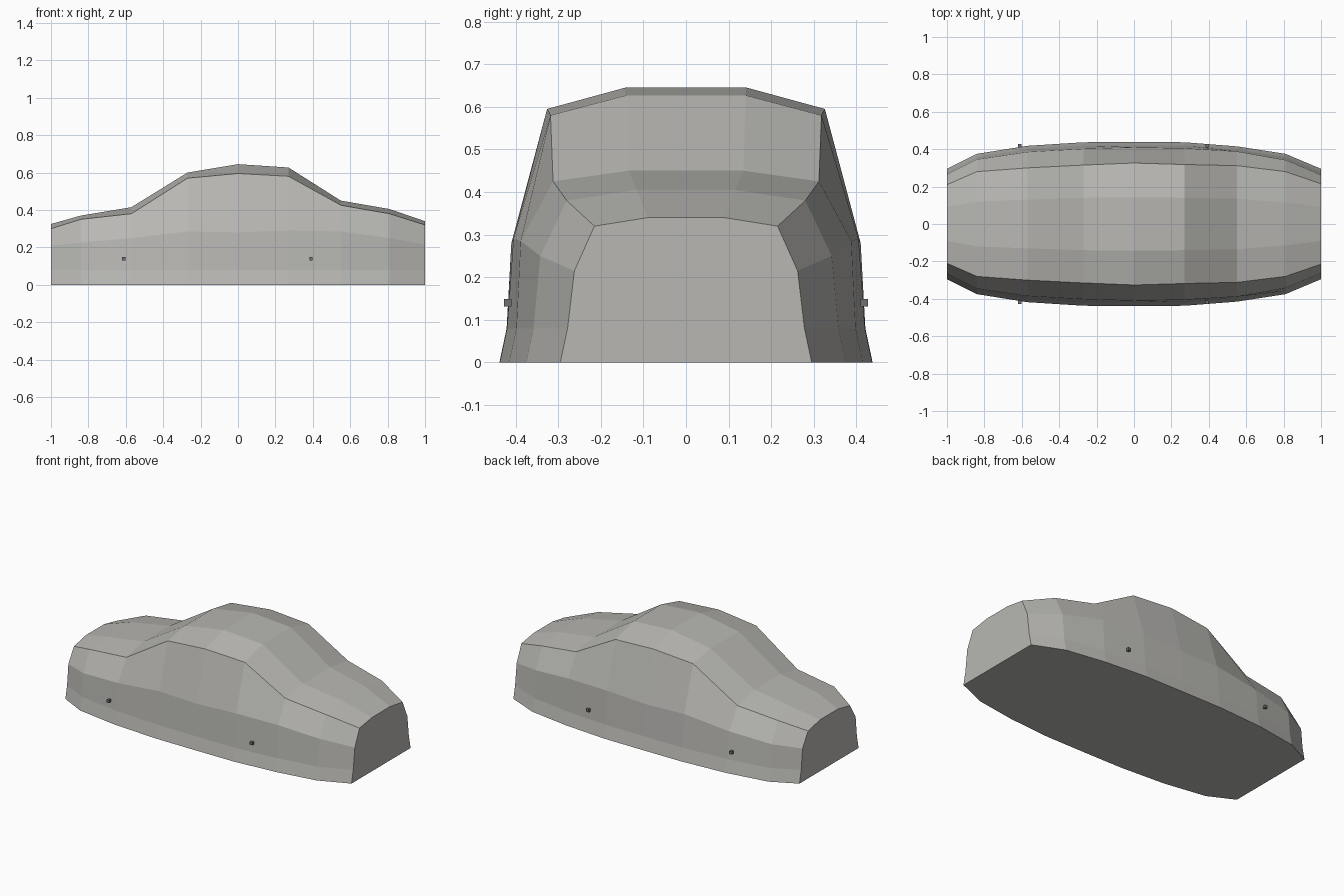
import bpy, bmesh

if "Cube" in bpy.data.objects:
    bpy.data.objects.remove(bpy.data.objects["Cube"])

# Body stations: x, sill half-width, belt half-width, belt z,
# shoulder half-width, shoulder z, roof half-width, roof z
STATIONS = [
    (-1.00, 0.295, 0.265, 0.21, 0.21, 0.30, 0.09, 0.325),
    (-0.84, 0.375, 0.345, 0.225, 0.28, 0.35, 0.12, 0.37),
    (-0.57, 0.418, 0.385, 0.25, 0.30, 0.38, 0.13, 0.415),
    (-0.27, 0.437, 0.402, 0.285, 0.315, 0.57, 0.14, 0.60),
    (0.00, 0.438, 0.41, 0.28, 0.326, 0.595, 0.143, 0.645),
    (0.27, 0.437, 0.405, 0.29, 0.318, 0.58, 0.14, 0.627),
    (0.55, 0.415, 0.388, 0.285, 0.312, 0.425, 0.135, 0.45),
    (0.81, 0.375, 0.342, 0.25, 0.28, 0.38, 0.115, 0.405),
    (1.00, 0.295, 0.262, 0.215, 0.215, 0.32, 0.09, 0.34),
]


def material(name, color):
    mat = bpy.data.materials.new(name)
    mat.diffuse_color = (*color, 1)
    mat.use_nodes = True
    mat.node_tree.nodes["Principled BSDF"].inputs["Base Color"].default_value = mat.diffuse_color
    return mat


def new_object(name, bm, mat):
    mesh = bpy.data.meshes.new(name)
    bmesh.ops.recalc_face_normals(bm, faces=bm.faces)
    bm.to_mesh(mesh)
    bm.free()
    mesh.materials.append(mat)
    obj = bpy.data.objects.new(name, mesh)
    bpy.context.collection.objects.link(obj)
    return obj


def section(bm, x, sill, belt, belt_z, shoulder, shoulder_z, roof, roof_z):
    half = [(sill, 0), (sill - 0.017, 0.08), (belt, belt_z),
            (shoulder, shoulder_z), (roof, roof_z)]
    ring = half + [(-y, z) for y, z in reversed(half)]
    return [bm.verts.new((x, y, z)) for y, z in ring]


body_grey = material("body_grey", (0.48, 0.475, 0.45))
peg_grey = material("peg_grey", (0.16, 0.16, 0.16))

# Car body: faceted loft through the stations, closed at both ends and below
bm = bmesh.new()
rings = [section(bm, *s) for s in STATIONS]
for a, b in zip(rings, rings[1:]):
    for i in range(len(a) - 1):
        bm.faces.new((a[i], a[i + 1], b[i + 1], b[i]))
bm.faces.new(rings[0])
bm.faces.new(rings[-1])
bm.faces.new([r[0] for r in rings] + [r[-1] for r in reversed(rings)])
new_object("car_body", bm, body_grey)

# Small axle pegs sticking out of the sides
for end, x in (("rear", -0.61), ("front", 0.39)):
    for side, s in (("left", 1), ("right", -1)):
        bm = bmesh.new()
        bmesh.ops.create_cube(bm, size=0.018)
        bmesh.ops.translate(bm, verts=bm.verts, vec=(x, s * 0.418, 0.14))
        new_object(f"{end}_{side}_axle_peg", bm, peg_grey)
